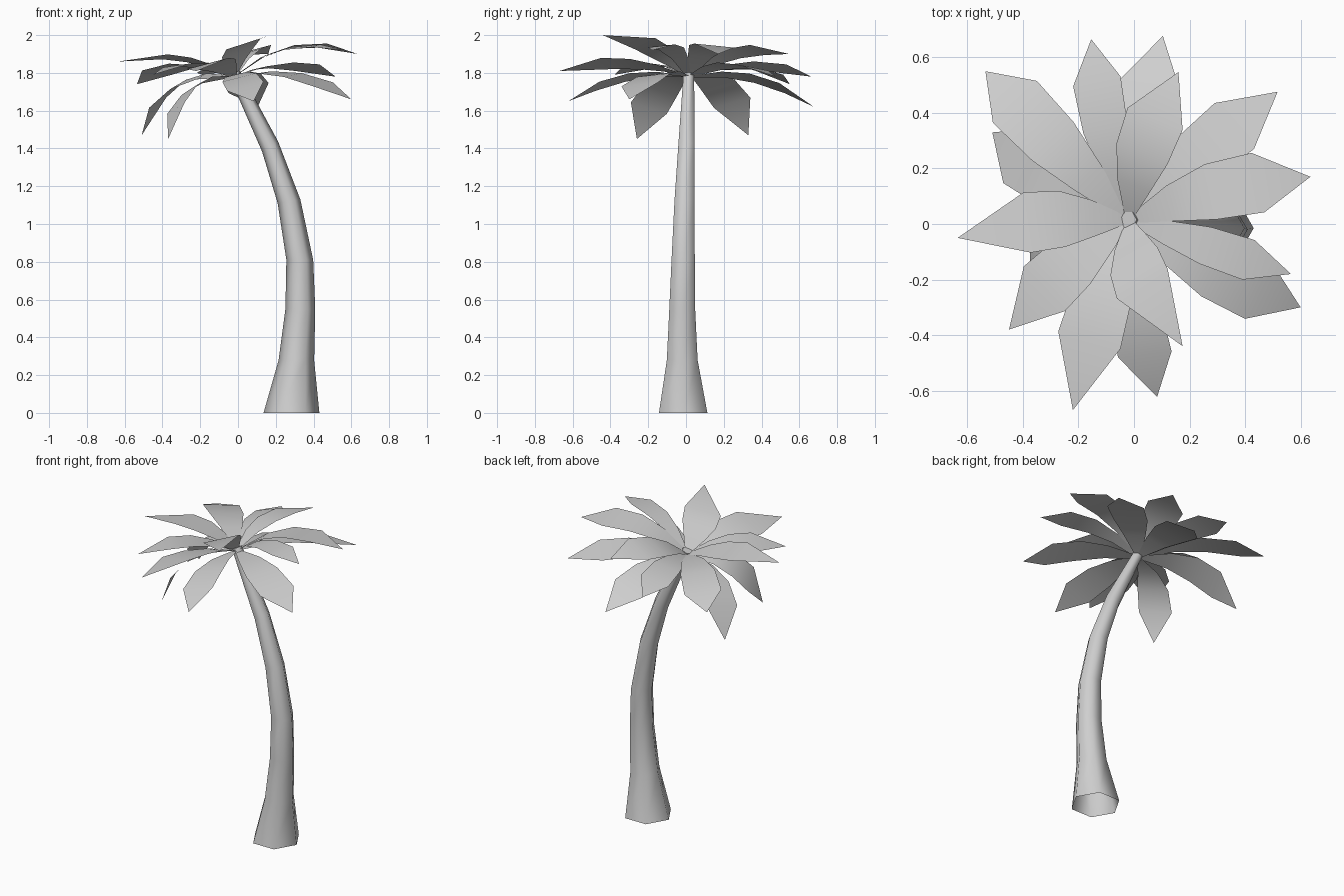
import bpy, math
from mathutils import Vector, Matrix

cube = bpy.data.objects.get("Cube")
if cube:
    bpy.data.objects.remove(cube, do_unlink=True)

# One plain material for the whole tree
grey = bpy.data.materials.new("light_grey")
grey.use_nodes = True
colour = (0.62, 0.62, 0.62, 1)
grey.diffuse_color = colour
grey.node_tree.nodes["Principled BSDF"].inputs["Base Color"].default_value = colour


def add_object(name, verts, faces):
    mesh = bpy.data.meshes.new(name)
    mesh.from_pydata(verts, [], faces)
    mesh.materials.append(grey)
    obj = bpy.data.objects.new(name, mesh)
    bpy.context.collection.objects.link(obj)
    bpy.ops.object.select_all(action='DESELECT')
    obj.select_set(True)
    bpy.context.view_layer.objects.active = obj
    bpy.ops.object.shade_smooth_by_angle(angle=math.radians(65))
    return obj


def build_trunk(rings, sides=6):
    """Sweep a hexagon along a bent path, open at the foot: (x, y, z, radius, tilt)."""
    verts, faces = [], []
    for x, y, z, radius, tilt in rings:
        turn = Matrix.Rotation(-tilt, 3, 'Y')
        for i in range(sides):
            a = math.tau * i / sides
            offset = Vector((math.cos(a), math.sin(a), 0)) * radius
            verts.append(Vector((x, y, z)) + turn @ offset)
    for r in range(len(rings) - 1):
        for i in range(sides):
            j = (i + 1) % sides
            low, high = r * sides, (r + 1) * sides
            faces.append((low + i, low + j, high + j, high + i))
    faces.append(tuple(range(len(verts) - sides, len(verts))))
    return add_object("trunk", verts, faces)


# Stations along a frond: fraction of the way to its widest point, fraction of half width
STATIONS = [(0.35, 0.6), (0.66, 0.93), (1.0, 1.0)]
CROWN = Vector((-0.02, 0.015, 1.78))


def build_frond(name, tip, arch, sway=0.0, roll=0.0, widest=0.72, half_width=0.11):
    """Leaf from crown to tip, arched upward, swayed sideways and rolled about its length."""
    chord = Vector(tip) - CROWN
    along = chord.normalized()
    side = Vector((0, 0, 1)).cross(along).normalized()
    bend = along.cross(side) * arch + side * sway
    across = Matrix.Rotation(roll, 3, along) @ side
    verts = [CROWN + across * 0.012, CROWN - across * 0.012]
    for part, w in STATIONS:
        s = part * widest
        spine = CROWN + chord * s + bend * (4 * s * (1 - s))
        verts += [spine + across * half_width * w, spine - across * half_width * w]
    verts.append(Vector(tip))
    faces = [(k, k + 1, k + 3, k + 2) for k in range(0, 2 * len(STATIONS), 2)]
    faces.append((len(verts) - 3, len(verts) - 2, len(verts) - 1))
    return add_object(name, verts, faces)


# Trunk, flared at the foot and bending towards the crown
build_trunk([
    (0.283, -0.015, 0.00, 0.148, 0.0),
    (0.309, -0.020, 0.28, 0.094, 0.0),
    (0.330, -0.020, 0.55, 0.079, 0.0),
    (0.327, -0.015, 0.81, 0.071, 0.0),
    (0.270, -0.008, 1.12, 0.061, 0.15),
    (0.170, 0.003, 1.41, 0.050, 0.55),
    (-0.02, 0.015, 1.80, 0.032, 0.4),
])

# Fronds in three tiers: tip, arch, then optional sway, roll, widest point, half width
TIERS = {
    "upper_frond": [
        ((0.175, -0.44, 2.0), 0.065, -0.045, 0.3, 0.52),
        ((-0.635, -0.05, 1.86), 0.06, -0.03, 0.12, 0.6),
        ((0.635, 0.17, 1.9), 0.1, 0.03, -0.1, 0.74),
        ((0.16, 0.547, 1.9), 0.07, 0.03, -0.25, 0.69),
        ((0.565, -0.18, 1.92), 0.08, 0, 0.1, 0.76, 0.075),
    ],
    "middle_frond": [
        ((-0.535, 0.55, 1.74), 0.08, 0, 0.1, 0.79),
        ((-0.154, 0.665, 1.78), 0.06, 0.015, -0.25, 0.77, 0.09),
        ((0.517, 0.476, 1.78), 0.06, 0.01, -0.15),
        ((-0.22, -0.67, 1.81), 0.055, -0.015, 0.25, 0.64, 0.12),
        ((-0.45, -0.38, 1.79), 0.06, -0.025, 0.1, 0.67),
    ],
    "lower_frond": [
        ((-0.51, 0.33, 1.47), 0.12, 0.033, -0.28),
        ((-0.37, -0.26, 1.45), 0.11, -0.03, 0.35),
        ((0.6, -0.3, 1.66), 0.07, -0.025, 0.1, 0.76),
        ((0.083, -0.623, 1.65), 0.06, -0.025, 0.25, 0.74, 0.1),
        ((0.104, 0.677, 1.62), 0.07, 0.02, -0.25),
    ],
}
for tier, fronds in TIERS.items():
    for n, spec in enumerate(fronds):
        build_frond(f"{tier}_{n + 1}", *spec)
